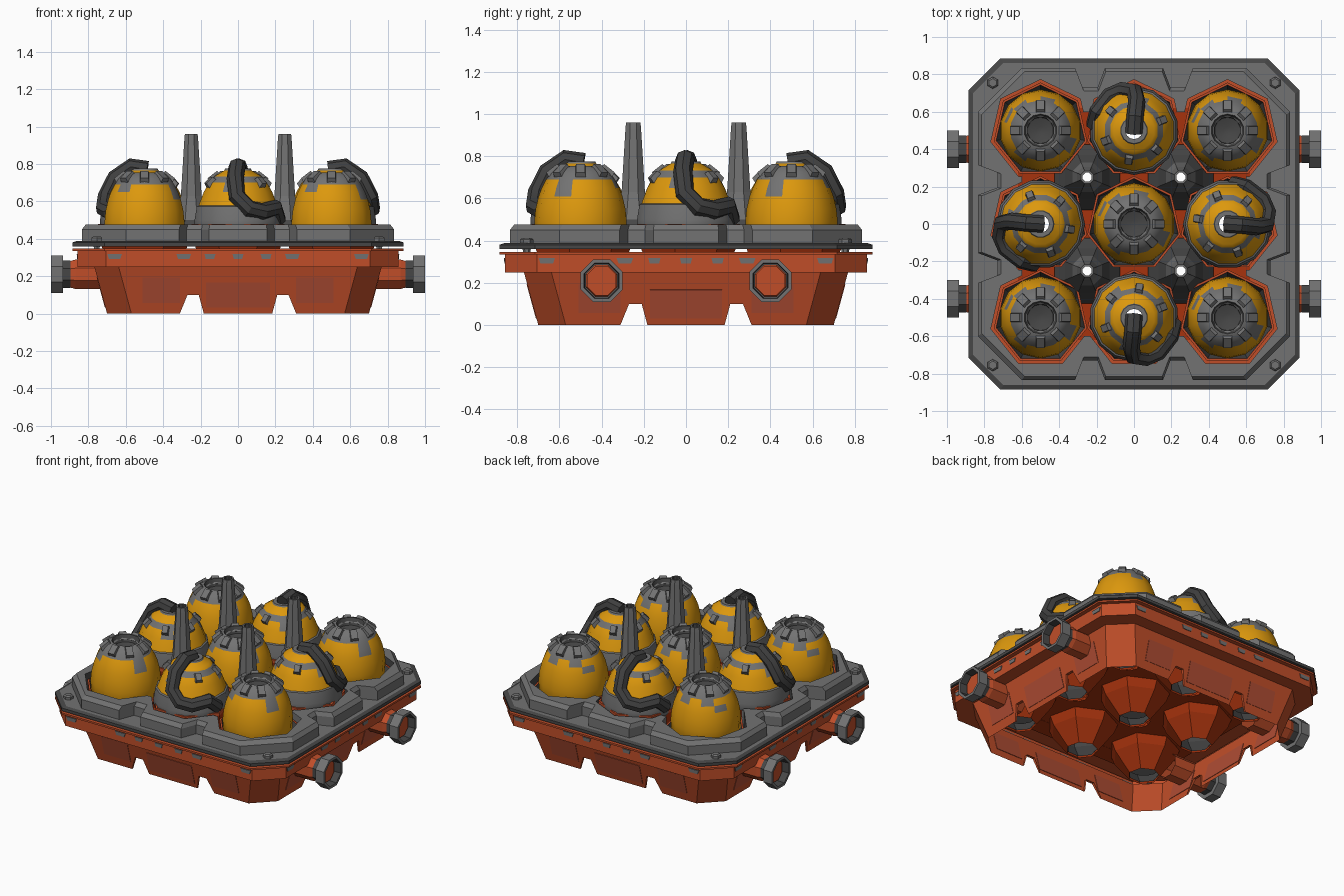
import bpy, bmesh, math
from mathutils import Matrix, Vector

if "Cube" in bpy.data.objects:
    bpy.data.objects.remove(bpy.data.objects["Cube"])

def material(name, r, g, b):
    m = bpy.data.materials.new(name)
    m.diffuse_color = (r, g, b, 1)
    m.use_nodes = True
    m.node_tree.nodes["Principled BSDF"].inputs["Base Color"].default_value = m.diffuse_color
    return m

RED = material("rust_red", 0.53, 0.076, 0.022)
DULL = material("worn_red", 0.43, 0.074, 0.034)
DEEP = material("deep_red", 0.38, 0.032, 0.004)
YELLOW = material("amber_yellow", 0.72, 0.315, 0.004)
GRAY = material("steel_gray", 0.17, 0.17, 0.17)
DARK = material("dark_gray", 0.062, 0.062, 0.062)
HOSE = material("hose_gray", 0.05, 0.05, 0.05)

def make(name, bm, mats):
    me = bpy.data.meshes.new(name)
    bm.to_mesh(me)
    bm.free()
    for m in mats:
        me.materials.append(m)
    ob = bpy.data.objects.new(name, me)
    bpy.context.collection.objects.link(ob)
    return ob

def loft(name, loops, mats, bands=None, cap0=False, cap1=False, closed=False, at=None):
    """Skin loops of points; bands gives a material index per strip (or a rule)."""
    bm = bmesh.new()
    vs = [[bm.verts.new(p) for p in l] for l in loops]
    n = len(vs[0])
    for k in range(len(vs) if closed else len(vs) - 1):
        a, b = vs[k], vs[(k + 1) % len(vs)]
        for i in range(n):
            f = bm.faces.new((a[i], a[(i + 1) % n], b[(i + 1) % n], b[i]))
            if bands:
                f.material_index = bands(k, i) if callable(bands) else bands[k]
    if cap0:
        bm.faces.new(vs[0][::-1])
    if cap1:
        f = bm.faces.new(vs[-1])
        f.material_index = bands[-1] if isinstance(bands, list) else 0
    if at is not None:
        bm.transform(at)
    return make(name, bm, mats)

def octo(h, c, z):
    k = h - c
    return [(k, -h, z), (h, -k, z), (h, k, z), (k, h, z), (-k, h, z), (-h, k, z), (-h, -k, z), (-k, -h, z)]

def ring(n, r, z, rot):
    return [(r * math.cos(rot + i * math.tau / n), r * math.sin(rot + i * math.tau / n), z) for i in range(n)]

def lathe(name, n, prof, mats, bands=None, rot=math.pi / 2, **kw):
    return loft(name, [ring(n, r, z, rot) for r, z in prof], mats, bands, **kw)

def T(x, y, z=0):
    return Matrix.Translation((x, y, z))

def R(a, axis='Z'):
    return Matrix.Rotation(math.radians(a), 4, axis)

def boxes(name, mat, items):
    """Several boxes in one object: items are (matrix, size, top taper)."""
    bm = bmesh.new()
    for mx, size, taper in items:
        for v in bmesh.ops.create_cube(bm, size=1)['verts']:
            t = taper if v.co.z > 0 else 1
            v.co = mx @ Vector((v.co.x * size[0] * t, v.co.y * size[1] * t, v.co.z * size[2]))
    return make(name, bm, [mat])

def cut(ob, cutters):
    bpy.context.view_layer.objects.active = ob
    for c in cutters:
        m = ob.modifiers.new("cut", 'BOOLEAN')
        m.operation, m.solver, m.object = 'DIFFERENCE', 'EXACT', c
        bpy.ops.object.modifier_apply(modifier=m.name)

def drop(obs):
    for o in obs:
        bpy.data.objects.remove(o)

def select(ob):
    bpy.ops.object.select_all(action='DESELECT')
    ob.select_set(True)
    bpy.context.view_layer.objects.active = ob

def smooth(ob):
    select(ob)
    bpy.ops.object.shade_smooth_by_angle(angle=math.radians(32))

GRID = [(x, y) for x in (-.5, 0, .5) for y in (-.5, 0, .5)]
POSTS = [(x, y) for x in (-.25, .25) for y in (-.25, .25)]

# Base skirt: tapered wall with a lip, notched along the bottom, then left as a thin shell
skirt = loft("base_skirt", [octo(.70, .13, 0), octo(.768, .13, .25), octo(.857, .15, .25), octo(.857, .15, .335),
                            octo(.885, .17, .335), octo(.885, .17, .347), octo(.62, .10, .347), octo(.62, .10, .325),
                            octo(.75, .13, .325), octo(.69, .128, 0)], [RED, DEEP, DULL],
             [0, 0, 0, 0, 0, 0, 1, 1, 2, 2], closed=True)
notches = []
for side in (0, 90):
    for s in (-1, 1):
        prof = [(s * .18, -.01), (s * .315, -.01), (s * .27, .10), (s * .21, .10)][::s]
        ends = [[(a, y, z) for a, z in prof] for y in (1.0, -1.0)]
        notches.append(loft("notch_cutter", ends, [], cap0=True, cap1=True, at=R(side)))
cut(skirt, notches)
drop(notches)
bm = bmesh.new()
bm.from_mesh(skirt.data)
bmesh.ops.delete(bm, geom=[f for f in bm.faces if f.material_index == 2], context='FACES')
bm.to_mesh(skirt.data)
bm.free()

# Tray floor with holes for cups and posts
floor = loft("tray_floor", [octo(.75, .13, .326), octo(.75, .13, .344)], [DEEP], cap0=True, cap1=True)
holes = [lathe("hole_cutter", 7, [(.2, .2), (.2, .6)], [], cap0=True, cap1=True, at=T(x, y)) for x, y in GRID]
holes += [lathe("hole_cutter", 8, [(.07, .2), (.07, .6)], [], cap0=True, cap1=True, at=T(x, y)) for x, y in POSTS]
cut(floor, holes)
drop(holes)

# Cover plates: flat octagon below, notched raised rim above
lower = loft("lower_plate", [octo(.885, .17, .36), octo(.885, .17, .38), octo(.862, .165, .388)],
             [DARK, GRAY], [0, 0, 1], cap0=True, cap1=True)
half = [(-.6, .835), (-.315, .835), (-.275, .73), (-.195, .73), (-.155, .835)]
edge = half + [(-x, d) for x, d in half[::-1]]
def rim_loop(scale, z):
    return [R(a) @ Vector((x * scale, -d * scale, z)) for a in (0, 90, 180, 270) for x, d in edge]
upper = loft("raised_rim", [rim_loop(1, .38), rim_loop(1, .45), rim_loop(.975, .476)], [GRAY, DARK],
             cap0=True, cap1=True)
opening = [boxes("opening_cutter", None, [(T(0, 0, .4), (1.2, 1.2, .4), 1)])]
opening += [lathe("opening_cutter", 7, [(.272, .2), (.272, .6)], [], cap0=True, cap1=True, at=T(x, y))
            for x, y in GRID if x or y]
cut(lower, opening)
cut(upper, opening)
drop(opening)
for f in upper.data.polygons:  # dark inner wall of the rim
    if abs(f.normal.z) < .1 and f.normal.x * f.center.x + f.normal.y * f.center.y < -.02:
        f.material_index = 1

# Corner bolts
for x, y in POSTS:
    lathe("corner_bolt", 6, [(.018, .30), (.018, .355), (.032, .386), (.032, .405), (.022, .413)], [GRAY],
          cap0=True, cap1=True, at=T(x * 3.02, y * 3.02))

# Hollow posts between the pods
for x, y in POSTS:
    lathe("hollow_post", 8, [(.19, .36), (.13, .43), (.085, .50), (.06, .63), (.04, .93), (.037, .96), (.026, .96),
                             (.026, .36)], [GRAY, DARK], [1, 1, 0, 0, 0, 0, 1], rot=math.pi / 8, at=T(x, y))

# Side pipes with end collars
for s in (0, 180):
    for y in (-.4, .4):
        mx = R(s) @ T(0, y, .21) @ R(90, 'Y')
        lathe("side_pipe", 8, [(.085, .60), (.085, .87), (.075, .90), (.075, .96)], [RED], rot=math.pi / 8,
              cap1=True, at=mx)
        lathe("pipe_collar", 8, [(.08, .895), (.08, .935), (.108, .935), (.108, 1.0), (.09, 1.0), (.085, .94)],
              [GRAY, DARK], [1, 0, 0, 0, 1], rot=math.pi / 8, at=mx)

# Worn panels on the skirt and bare-metal chips on the lip
panels, chips = [], []
for a in (0, 90, 180, 270):
    for x, z, w, h in ((0, .10, .34, .14), (-.41, .125, .2, .14), (.41, .125, .2, .14)):
        panels.append((R(a) @ T(x, -.70 - .272 * z, z) @ R(15.2, 'X'), (w, .006, h), 1))
    for x in (-.66, -.29, -.15, 0, .15, .29, .66):
        chips.append((R(a) @ T(x, -.857, .305), (.06 if abs(x) > .2 else .045, .008, .025), 1.3))
boxes("worn_panels", DULL, panels)
boxes("paint_chips", GRAY, chips)

# Seven-sided cups holding every pod; the corner ones sit lower inside the rim
for x, y in GRID:
    top = .44 if x and y else .48
    lathe("pod_cup", 7, [(.10, .14), (.20, .27), (.235, .36), (.256, top - .02), (.256, top), (.243, top), (.232, .40),
                         (.19, .27), (.095, .15)], [DEEP, RED, DARK], [0, 0, 0, 1, 1, 2, 2, 2], at=T(x, y))

# Capped pods: corners and centre
capped = [(.10, .2), (.215, .42), (.219, .49), (.213, .55), (.199, .61), (.184, .65), (.163, .69), (.143, .72),
          (.115, .747), (.088, .755), (.07, .71), (.02, .695)]
def capped_rule(k, i):
    if k == 4:
        return 1 if i % 7 == 2 else 0
    if k == 5:
        return 1 if i % 4 == 1 else 0
    return 1 if k in (0, 6, 7, 8) else (2 if k > 8 else 0)
for x, y in GRID:
    if abs(x) == abs(y):
        pod = lathe("capped_pod", 14, capped, [YELLOW, GRAY, DARK], capped_rule, cap0=True, cap1=True, at=T(x, y))
        for f in pod.data.polygons:
            if len(f.vertices) > 4:
                f.material_index = 1 if f.center.z < .4 else 2
        smooth(pod)
        boxes("cap_claws", GRAY, [(T(x, y) @ R(a) @ T(.12, 0, .722) @ R(38, 'Y'), (.085, .058, .055), .75)
                                  for a in range(0, 360, 45)])

# Hose pods: four edge positions, open at the top, each with a curled hose
vented = [(.20, .38), (.238, .46), (.238, .50), (.226, .572), (.216, .577), (.188, .65), (.158, .70), (.135, .722),
          (.13, .732), (.11, .745), (.075, .765), (.07, .775), (.046, .775), (.046, .72)]
path = [(0, .015, .77), (-.005, -.07, .785), (-.015, -.155, .725), (-.005, -.205, .625), (.06, -.215, .56),
        (.13, -.185, .545), (.195, -.10, .565), (.212, -.03, .50)]
def vented_rule(k, i):
    if k == 5:
        return 1 if i % 5 == 1 else 0
    return 0 if k in (4, 8, 9) else (2 if k in (0, 12) else 1)
for a in (0, 90, 180, 270):
    mx = R(a) @ T(0, -.5)
    smooth(lathe("hose_pod", 14, vented, [YELLOW, GRAY, DARK], vented_rule, at=mx))
    boxes("pod_lugs", GRAY, [(mx @ R(b) @ T(.158, 0, .703) @ R(45, 'Y'), (.06, .045, .03), .8)
                             for b in (20, 80, 140, 200, 320)])
    cu = bpy.data.curves.new("pod_hose", 'CURVE')
    cu.dimensions, cu.bevel_depth, cu.bevel_resolution = '3D', .046, 2
    cu.use_fill_caps = True
    sp = cu.splines.new('POLY')
    sp.points.add(len(path) - 1)
    for p, co in zip(sp.points, path):
        p.co = (mx @ Vector(co)).to_4d()
    cu.materials.append(HOSE)
    hose = bpy.data.objects.new("pod_hose", cu)
    bpy.context.collection.objects.link(hose)
    select(hose)
    bpy.ops.object.convert(target='MESH')
    smooth(hose)
